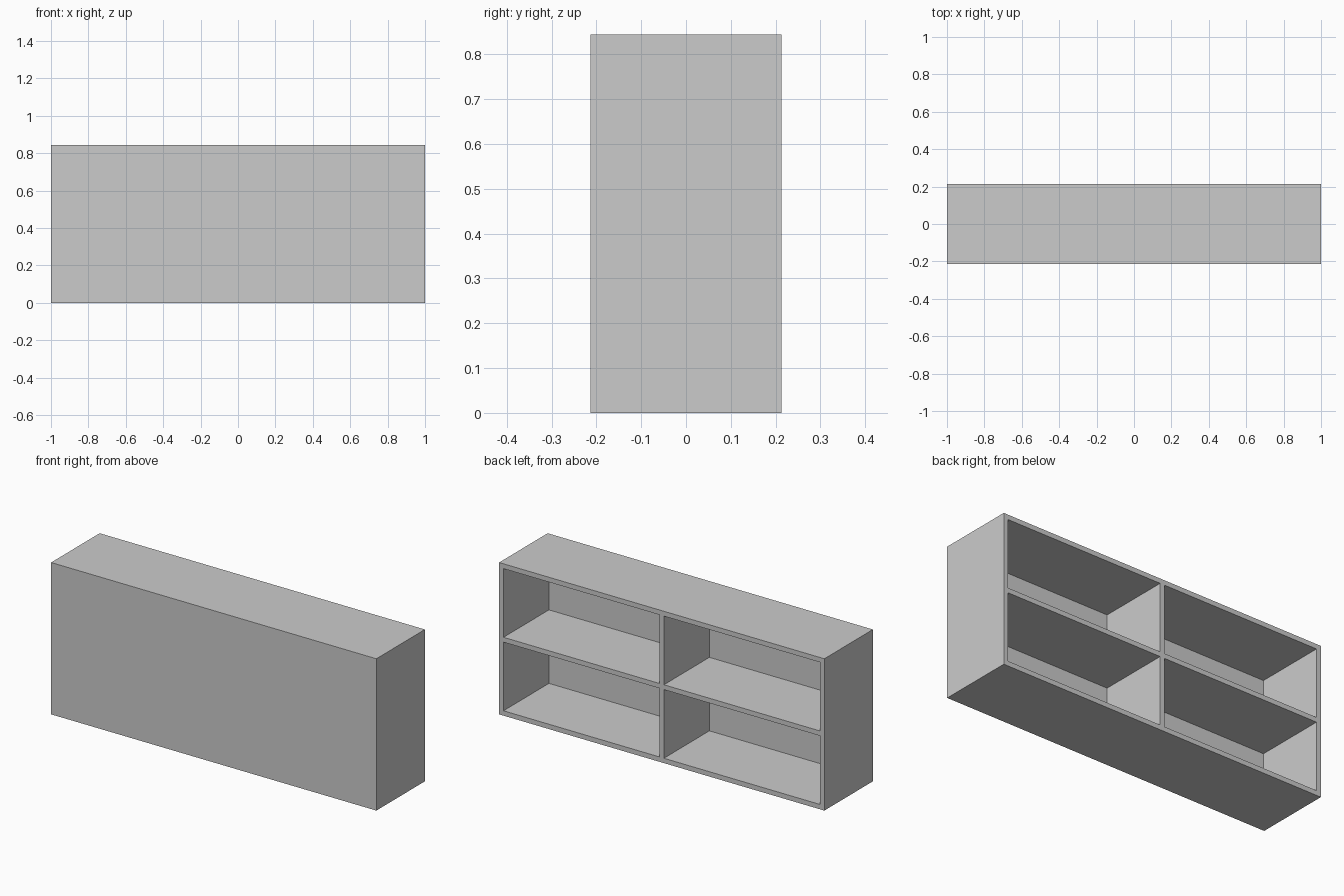
import bpy, bmesh
from mathutils import Matrix, Vector

if "Cube" in bpy.data.objects:
    bpy.data.objects.remove(bpy.data.objects["Cube"])

W, D, H = 2.0, 0.426, 0.844   # overall size
T = 0.027                     # board thickness


def boxes(name, spans):
    """One object made of boxes, each given as (low corner, high corner)."""
    bm = bmesh.new()
    for lo, hi in spans:
        lo, hi = Vector(lo), Vector(hi)
        m = Matrix.Translation((lo + hi) / 2) @ Matrix.Diagonal((*(hi - lo), 1))
        bmesh.ops.create_cube(bm, size=1, matrix=m)
    me = bpy.data.meshes.new(name)
    bm.to_mesh(me)
    bm.free()
    ob = bpy.data.objects.new(name, me)
    bpy.context.collection.objects.link(ob)
    return ob


# Solid cabinet body, closed at the front (-y)
cabinet = boxes("shelf_cabinet", [((-W / 2, -D / 2, 0), (W / 2, D / 2, H))])

# Two by two compartments, open at the back (+y)
cw, ch = (W - 3 * T) / 2, (H - 3 * T) / 2
cells = []
for i in range(2):
    for j in range(2):
        x = -W / 2 + T + i * (cw + T)
        z = T + j * (ch + T)
        cells.append(((x, -D / 2 + T, z), (x + cw, D / 2 + 0.1, z + ch)))
cutter = boxes("compartment_cutter", cells)
cutter.hide_render = True

# Carve the compartments, then drop the cutter
mod = cabinet.modifiers.new("compartments", 'BOOLEAN')
mod.operation = 'DIFFERENCE'
mod.solver = 'EXACT'
mod.object = cutter
bpy.context.view_layer.objects.active = cabinet
bpy.ops.object.modifier_apply(modifier=mod.name)
bpy.data.objects.remove(cutter)
